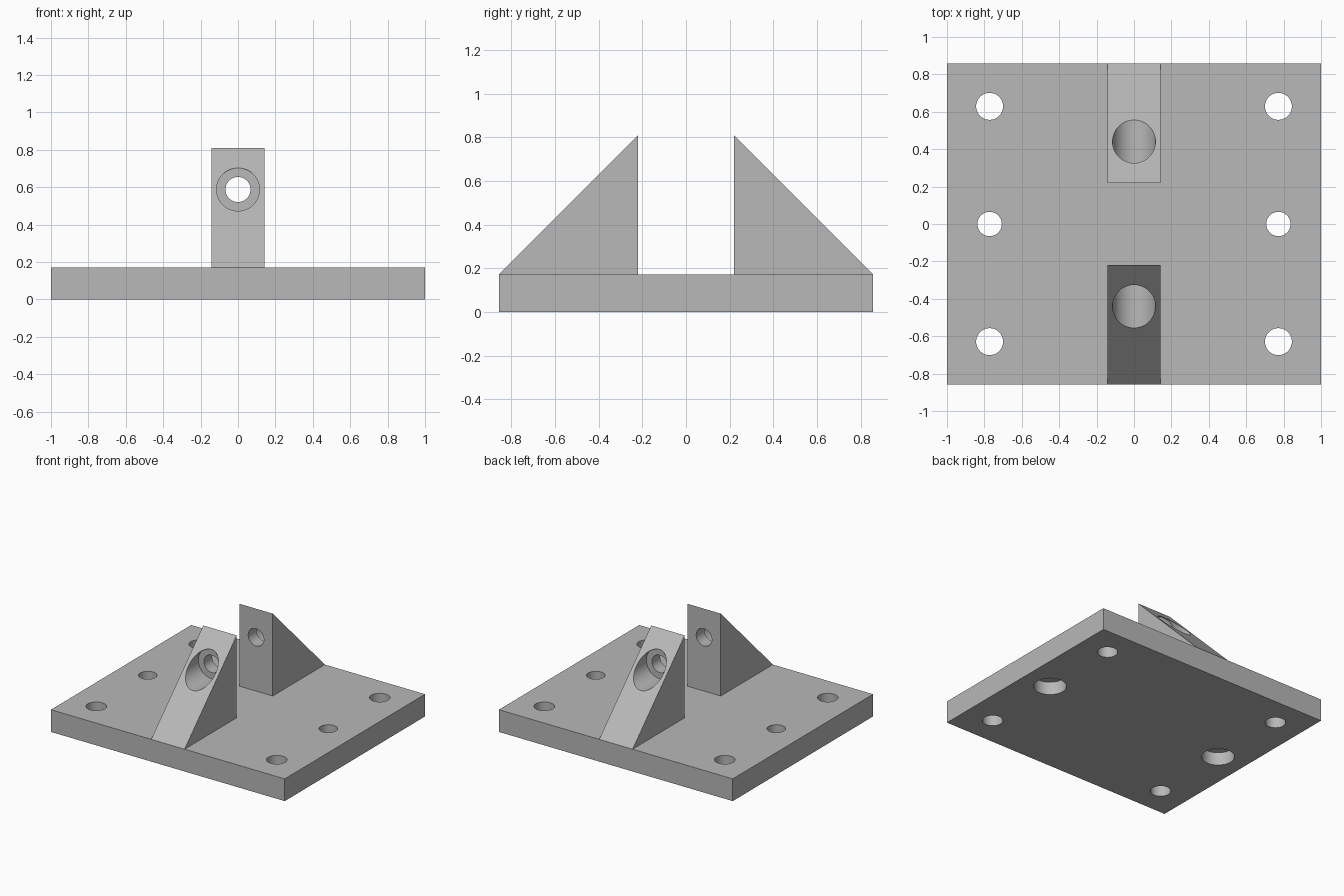
import bpy
import bmesh
import math
from mathutils import Matrix

cube = bpy.data.objects.get("Cube")
if cube:
    bpy.data.objects.remove(cube, do_unlink=True)

# Single flat material
grey = bpy.data.materials.new("light_grey")
grey.use_nodes = True
colour = (0.48, 0.48, 0.48, 1)
grey.diffuse_color = colour
grey.node_tree.nodes["Principled BSDF"].inputs["Base Color"].default_value = colour

HALF_X, HALF_Y, PLATE_TOP = 1.0, 0.857, 0.172
INNER_Y, PEAK_Z, HALF_WIDTH = 0.22, 0.809, 0.143
HOLE_Z = 0.588


def prism(name, profile, half_width):
    """Extrude a (y, z) profile symmetrically along x."""
    bm = bmesh.new()
    face = bm.faces.new([bm.verts.new((-half_width, y, z)) for y, z in profile])
    extruded = bmesh.ops.extrude_face_region(bm, geom=[face])["geom"]
    moved = [v for v in extruded if isinstance(v, bmesh.types.BMVert)]
    bmesh.ops.translate(bm, verts=moved, vec=(2 * half_width, 0, 0))
    bmesh.ops.recalc_face_normals(bm, faces=bm.faces)
    mesh = bpy.data.meshes.new(name)
    bm.to_mesh(mesh)
    bm.free()
    mesh.materials.append(grey)
    obj = bpy.data.objects.new(name, mesh)
    bpy.context.collection.objects.link(obj)
    return obj


def drill(obj, centre, radius, start, end, axis="Z"):
    """Cut a round hole along an axis between two coordinates."""
    x, y, z = centre
    mid = (start + end) / 2
    place = Matrix.Translation((x, y, mid) if axis == "Z" else (x, mid, z))
    turn = Matrix.Rotation(math.pi / 2 if axis == "Y" else 0, 4, "X")
    bm = bmesh.new()
    bmesh.ops.create_cone(bm, cap_ends=True, segments=64, radius1=radius,
                          radius2=radius, depth=abs(end - start), matrix=place @ turn)
    mesh = bpy.data.meshes.new("hole_cutter")
    bm.to_mesh(mesh)
    bm.free()
    mesh.materials.append(grey)
    cutter = bpy.data.objects.new("hole_cutter", mesh)
    bpy.context.collection.objects.link(cutter)
    cutter.hide_render = True
    cut = obj.modifiers.new("hole", "BOOLEAN")
    cut.operation, cut.solver, cut.object = "DIFFERENCE", "EXACT", cutter
    bpy.context.view_layer.objects.active = obj
    bpy.ops.object.modifier_apply(modifier=cut.name)
    bpy.data.objects.remove(cutter, do_unlink=True)


def finish(obj):
    bpy.ops.object.select_all(action="DESELECT")
    obj.select_set(True)
    bpy.context.view_layer.objects.active = obj
    bpy.ops.object.shade_smooth_by_angle(angle=math.radians(30))


# Base plate: plain corner holes, middle holes counterbored from below
plate = prism("base_plate", [(-HALF_Y, 0), (HALF_Y, 0),
                             (HALF_Y, PLATE_TOP), (-HALF_Y, PLATE_TOP)], HALF_X)
for x in (-0.772, 0.772):
    for y in (-0.629, 0.629):
        drill(plate, (x, y, 0), 0.072, -0.1, 0.3)
    drill(plate, (x, 0, 0), 0.065, -0.1, 0.3)
    drill(plate, (x, 0, 0), 0.115, -0.1, 0.1)
finish(plate)

# Wedge brackets: through hole with a counterbore on the sloping side
for name, side in (("front_bracket", -1), ("back_bracket", 1)):
    wedge = prism(name, [(side * INNER_Y, PLATE_TOP), (side * HALF_Y, PLATE_TOP),
                         (side * INNER_Y, PEAK_Z)], HALF_WIDTH)
    drill(wedge, (0, 0, HOLE_Z), 0.067, side * 0.1, side * 0.9, "Y")
    drill(wedge, (0, 0, HOLE_Z), 0.115, side * 0.32, side * 0.9, "Y")
    finish(wedge)
